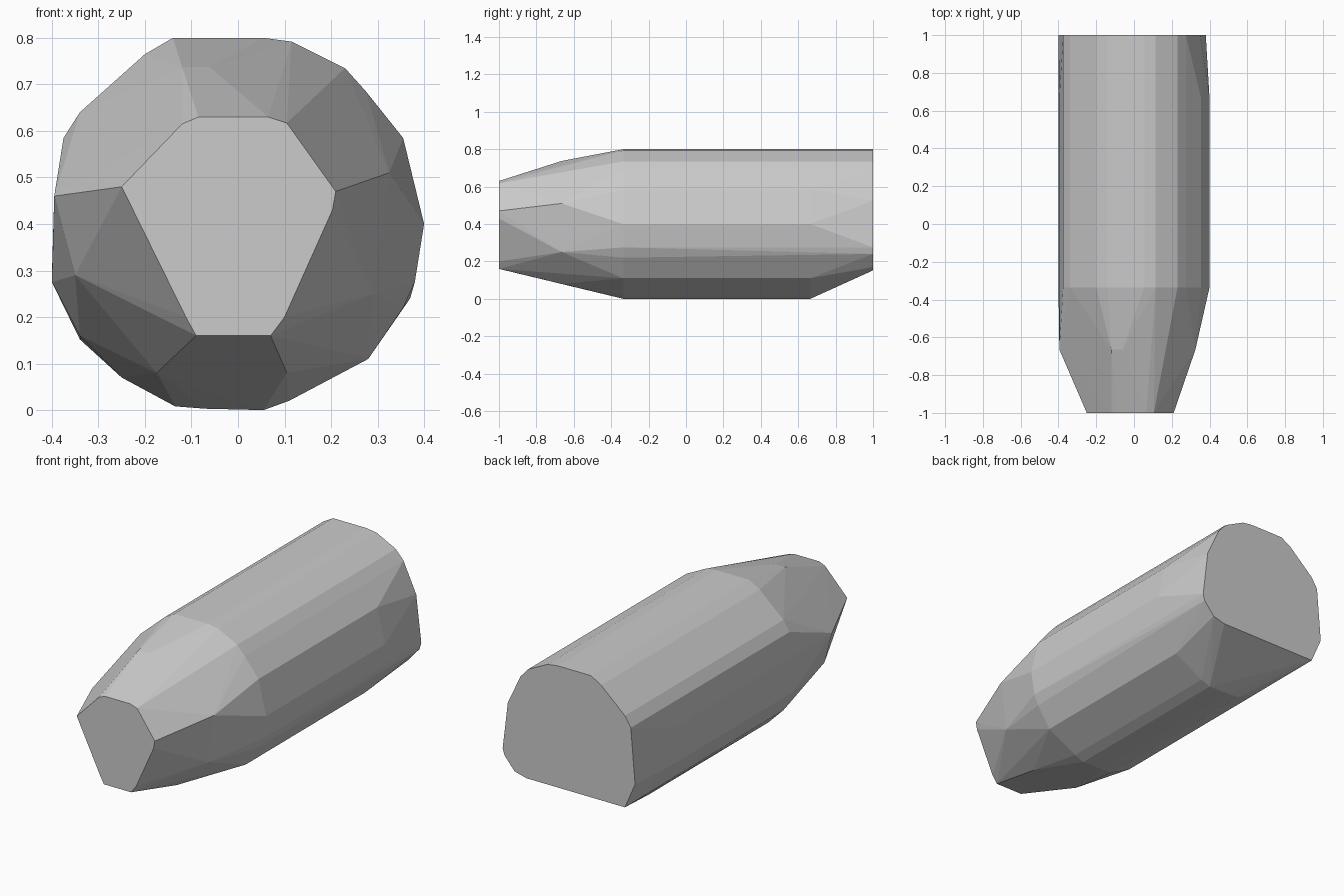
import bpy, bmesh

# Full body outline (x, z), used at both ends of the straight section
body = [(.40, .40), (.355, .585), (.275, .685), (.23, .735), (.115, .792), (.055, .80),
        (-.14, .80), (-.20, .765), (-.34, .64), (-.375, .585), (-.395, .46), (-.40, .275),
        (-.34, .16), (-.25, .07), (-.135, .008), (-.07, .003), (.055, .0), (.11, .02),
        (.28, .11), (.355, .22), (.38, .275)]

# Small flat nose
nose = [(-.25, .48), (-.12, .615), (-.085, .63), (.065, .63), (.105, .617), (.21, .47),
        (.203, .43), (.10, .20), (.07, .16), (-.09, .16), (-.112, .20)]

# Corner points of the tapering shoulder
shoulder = [(-.395, .46), (-.35, .29), (-.175, .08), (.105, .08), (.29, .25),
            (.325, .51), (.14, .69), (-.06, .737), (-.12, .737)]

# Rear cap: the body outline with its underside cut away
rear = [(.38, .275), (.37, .24), (.31, .17), (.24, .152), (-.275, .152), (-.34, .152), (-.40, .29),
        (-.375, .585), (-.34, .64), (-.20, .765), (-.14, .80), (.055, .80),
        (.115, .792), (.23, .735), (.275, .685), (.35, .525)]

sections = [(-1, nose), (-.665, shoulder), (-.335, body), (.665, body), (1, rear)]

# Wrap all sections in one faceted shell
bm = bmesh.new()
for y, outline in sections:
    for x, z in outline:
        bm.verts.new((x, y, z))
hull = bmesh.ops.convex_hull(bm, input=bm.verts)
loose = [v for v in bm.verts if not v.link_faces]
bmesh.ops.delete(bm, geom=loose, context='VERTS')
bmesh.ops.dissolve_limit(bm, angle_limit=.01, verts=bm.verts, edges=bm.edges)
bmesh.ops.recalc_face_normals(bm, faces=bm.faces)

mesh = bpy.data.meshes.new("faceted_body")
bm.to_mesh(mesh)
bm.free()
bpy.context.collection.objects.link(bpy.data.objects.new("faceted_body", mesh))
